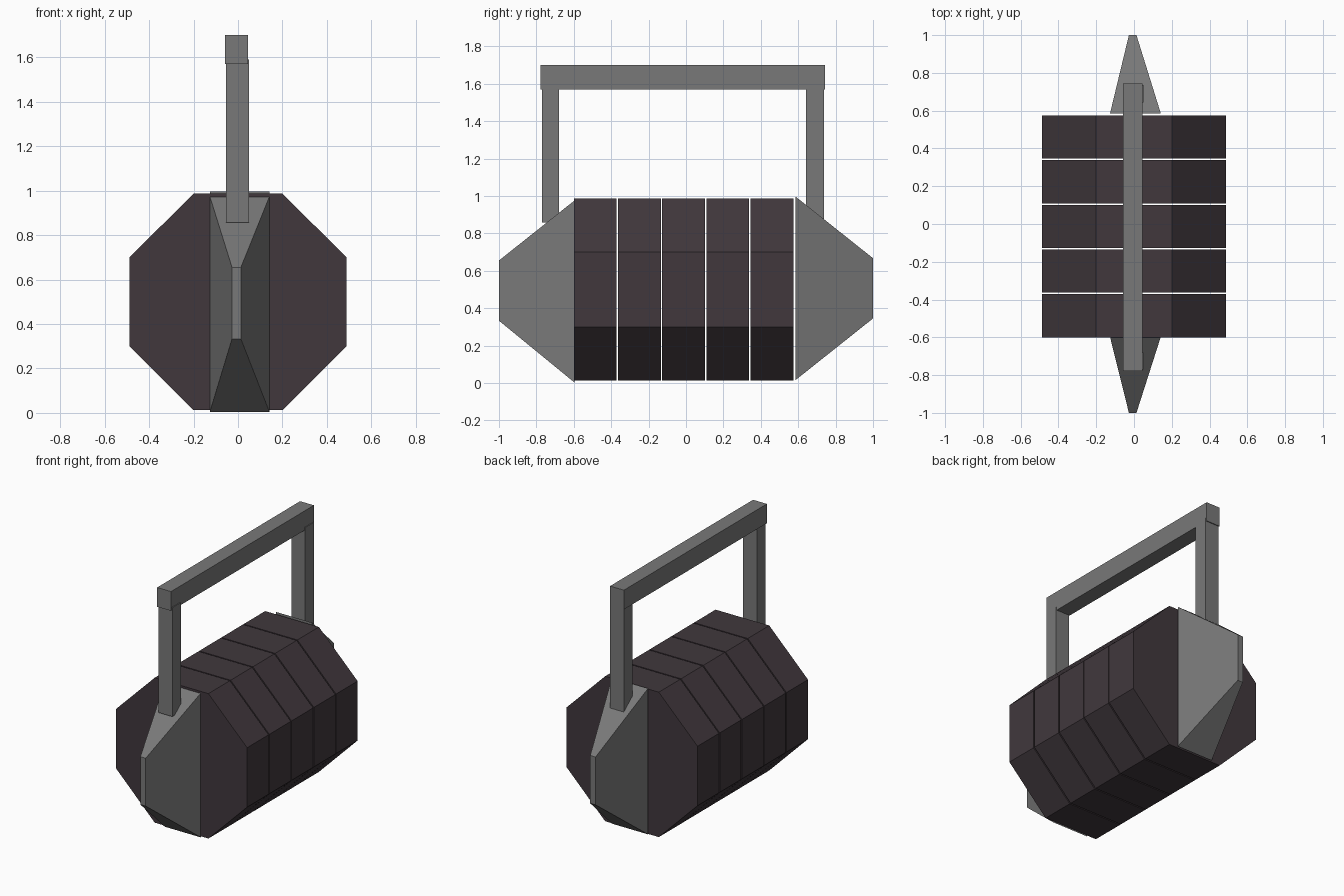
import bpy

cube = bpy.data.objects.get("Cube")
if cube:
    bpy.data.objects.remove(cube, do_unlink=True)


def make_material(name, color):
    mat = bpy.data.materials.new(name)
    mat.use_nodes = True
    mat.diffuse_color = color
    bsdf = mat.node_tree.nodes["Principled BSDF"]
    bsdf.inputs["Base Color"].default_value = color
    bsdf.inputs["Roughness"].default_value = 0.8
    return mat


steel = make_material("steel grey", (0.19, 0.19, 0.19, 1))
dark = make_material("dark plum", (0.052, 0.039, 0.046, 1))


def loft(name, outline_a, y_a, outline_b, y_b, mat):
    """Closed solid between two xz outlines (clockwise from the front), with y_a < y_b."""
    n = len(outline_a)
    verts = [(x, y_a, z) for x, z in outline_a] + [(x, y_b, z) for x, z in outline_b]
    faces = [tuple(range(n)), tuple(reversed(range(n, 2 * n)))]
    faces += [(i, i + n, (i + 1) % n + n, (i + 1) % n) for i in range(n)]
    mesh = bpy.data.meshes.new(name)
    mesh.from_pydata(verts, [], faces)
    mesh.materials.append(mat)
    obj = bpy.data.objects.new(name, mesh)
    bpy.context.collection.objects.link(obj)
    return obj


def rect(x0, x1, z0, z1):
    return [(x0, z0), (x1, z0), (x1, z1), (x0, z1)]


# Drum: five octagonal slabs with narrow gaps
octagon = [(-0.2, 0.012), (0.2, 0.012), (0.488, 0.3), (0.488, 0.7),
           (0.2, 0.987), (-0.2, 0.987), (-0.488, 0.7), (-0.488, 0.3)]
pitch = 0.2365
for i in range(5):
    y = -0.6 + i * pitch
    loft(f"drum_slab_{i + 1}", octagon, y, octagon, y + pitch - 0.008, dark)

# Tapered end caps
tip_x = (-0.027, 0.013)
base_x = (-0.127, 0.142)
loft("front_end_cap", rect(*tip_x, 0.333, 0.655), -1.0,
     rect(*base_x, 0.003, 0.975), -0.597, steel)
loft("back_end_cap", rect(*base_x, 0.015, 0.997), 0.585,
     rect(*tip_x, 0.345, 0.667), 1.0, steel)

# Handle: two posts and a top bar
post = rect(-0.053, 0.05, 0.857, 1.59)
loft("front_handle_post", post, -0.77, post, -0.68, steel)
loft("back_handle_post", post, 0.642, post, 0.737, steel)
bar = rect(-0.058, 0.045, 1.57, 1.7)
loft("handle_bar", bar, -0.777, bar, 0.743, steel)
